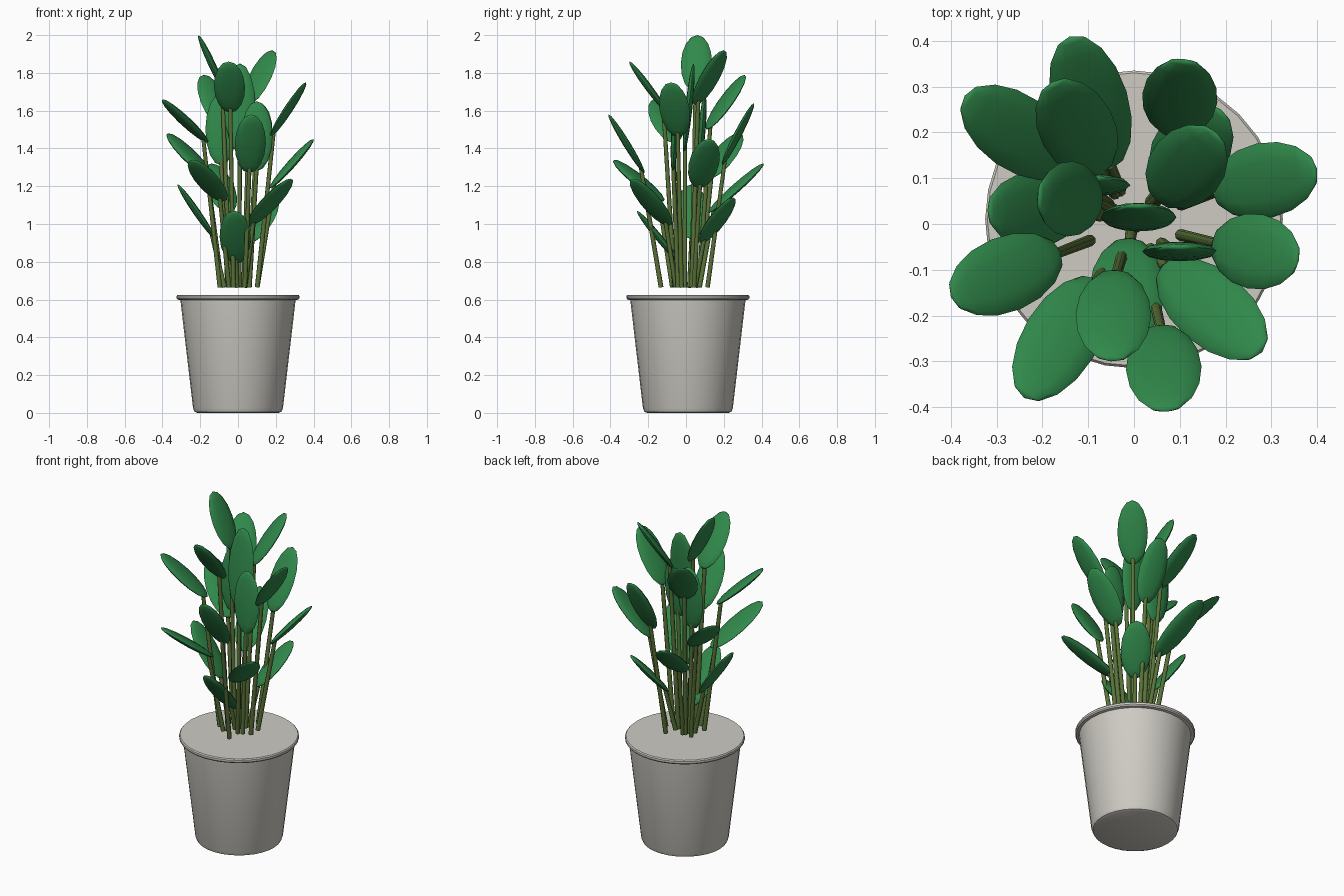
import bpy
import bmesh
import math
from mathutils import Vector, Matrix

cube = bpy.data.objects.get("Cube")
if cube:
    bpy.data.objects.remove(cube, do_unlink=True)


def make_material(name, rgb):
    mat = bpy.data.materials.new(name)
    mat.use_nodes = True
    color = (*rgb, 1.0)
    mat.diffuse_color = color
    for node in mat.node_tree.nodes:
        if node.type == 'BSDF_PRINCIPLED':
            node.inputs["Base Color"].default_value = color
            node.inputs["Roughness"].default_value = 0.8
    return mat


def finish(name, bm, material, angle):
    """Turn a bmesh into a shaded, coloured object."""
    bmesh.ops.recalc_face_normals(bm, faces=bm.faces[:])
    mesh = bpy.data.meshes.new(name)
    bm.to_mesh(mesh)
    bm.free()
    mesh.materials.append(material)
    obj = bpy.data.objects.new(name, mesh)
    bpy.context.collection.objects.link(obj)
    bpy.ops.object.select_all(action='DESELECT')
    obj.select_set(True)
    bpy.context.view_layer.objects.active = obj
    bpy.ops.object.shade_smooth_by_angle(angle=math.radians(angle))
    return obj


def axis_frame(direction):
    """Columns: sideways (level), thickness, length."""
    length = direction.normalized()
    side = length.cross(Vector((0, 0, 1))).normalized()
    return Matrix((side, length.cross(side), length)).transposed().to_4x4()


def add_leaf(name, base, tip, width, material):
    span = tip - base
    size = Matrix.Diagonal((width / 2, 0.019, span.length / 2, 1))
    bm = bmesh.new()
    bmesh.ops.create_uvsphere(
        bm, u_segments=12, v_segments=8, radius=1,
        matrix=Matrix.Translation((base + tip) / 2) @ axis_frame(span) @ size)
    finish(name, bm, material, 60)


def add_stem(name, start, end, material):
    span = end - start
    bm = bmesh.new()
    bmesh.ops.create_cone(
        bm, cap_ends=True, segments=8, radius1=0.013, radius2=0.011,
        depth=span.length,
        matrix=Matrix.Translation((start + end) / 2) @ axis_frame(span))
    finish(name, bm, material, 50)


def add_pot(profile, material):
    bm = bmesh.new()
    verts = [bm.verts.new((r, 0, z)) for r, z in profile]
    edges = [bm.edges.new(pair) for pair in zip(verts, verts[1:])]
    bmesh.ops.spin(bm, geom=verts + edges, cent=(0, 0, 0), axis=(0, 0, 1),
                   angle=math.tau, steps=32, use_merge=True)
    bmesh.ops.remove_doubles(bm, verts=bm.verts[:], dist=0.0001)
    pot = finish("pot", bm, material, 35)
    pot.location.y = 0.01


pot_color = make_material("warm grey ceramic", (0.62, 0.60, 0.55))
leaf_color = make_material("leaf green", (0.03, 0.25, 0.07))
stem_color = make_material("olive stem", (0.10, 0.17, 0.04))

# Tapered pot with a rounded foot, a raised rim and a closed top
add_pot([(0, 0), (0.215, 0), (0.23, 0.006), (0.238, 0.025), (0.305, 0.597),
         (0.32, 0.6), (0.325, 0.607), (0.325, 0.619), (0.32, 0.625),
         (0, 0.625)], pot_color)

# Leaves as base point and tip point, from the top of the plant down
leaves = [
    ((-.07, .05, 1.7), (-.21, .06, 2)),
    ((.05, .05, 1.63), (.18, .2, 1.92)),
    ((-.04, -.1, 1.59), (-.05, -.3, 1.86)),
    ((.01, -.01, 1.38), (.01, .04, 1.85)),
    ((-.07, .11, 1.5), (-.18, .31, 1.79)),
    ((.17, -.04, 1.46), (.36, -.08, 1.75)),
    ((-.16, -.06, 1.43), (-.4, -.16, 1.66)),
    ((.1, -.07, 1.28), (.1, -.05, 1.65)),
    ((-.09, .07, 1.31), (-.09, .1, 1.69)),
    ((.09, .19, 1.31), (.11, .36, 1.64)),
    ((.06, -.22, 1.27), (.07, -.41, 1.58)),
    ((-.14, .12, 1.24), (-.37, .28, 1.48)),
    ((.17, .07, 1.19), (.4, .12, 1.45)),
    ((-.08, -.12, 1.12), (-.24, -.38, 1.34)),
    ((-.05, .12, 1.06), (-.14, .41, 1.32)),
    ((.06, -.09, 0.99), (.28, -.28, 1.24)),
    ((-.12, .03, 0.92), (-.32, .03, 1.21)),
    ((.06, .08, 0.9), (.19, .25, 1.14)),
    ((-.01, -.03, 0.79), (-.02, -.26, 1.07)),
]

# One straight stem per leaf, leaning outwards from the middle of the pot
for i, (base, tip) in enumerate(leaves, start=1):
    base, tip = Vector(base), Vector(tip)
    root = Vector((base.x * 0.6, base.y * 0.6, 0.665))
    add_leaf(f"leaf_{i}", base, tip, 0.165, leaf_color)
    add_stem(f"stem_{i}", root, base.lerp(tip, 0.1), stem_color)
